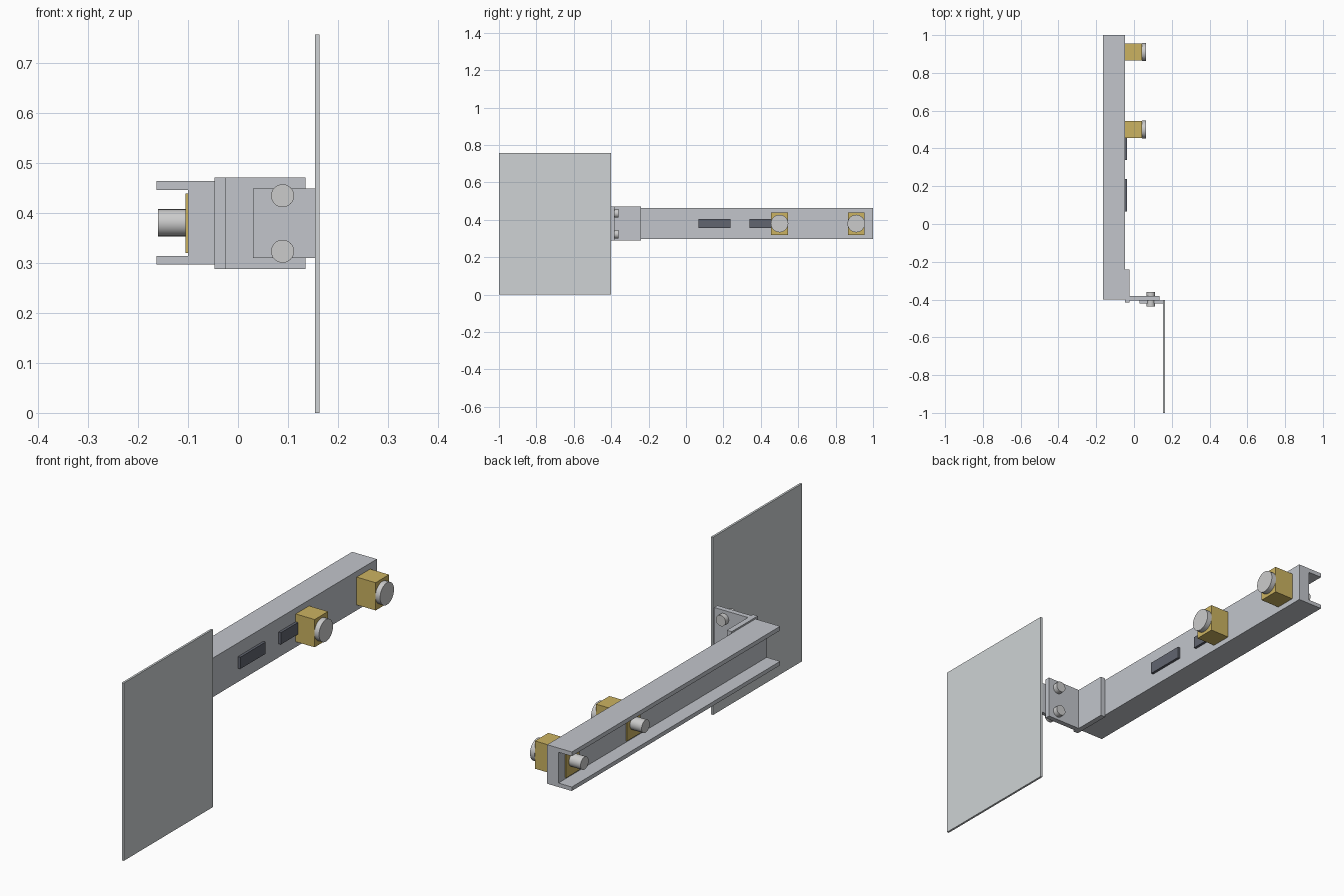
import bpy, bmesh
from math import pi
from mathutils import Matrix

if "Cube" in bpy.data.objects:
    bpy.data.objects.remove(bpy.data.objects["Cube"])


def material(name, color):
    m = bpy.data.materials.new(name)
    m.diffuse_color = (*color, 1)
    m.use_nodes = True
    m.node_tree.nodes["Principled BSDF"].inputs["Base Color"].default_value = m.diffuse_color
    return m


STEEL = material("steel", (0.54, 0.56, 0.60))
BRASS = material("brass", (0.60, 0.45, 0.12))
DARK = material("dark_rubber", (0.12, 0.13, 0.16))
BRIGHT = material("bright_metal", (0.72, 0.73, 0.75))
PANEL = material("panel_grey", (0.62, 0.65, 0.66))


def finish(name, bm, mat):
    bmesh.ops.recalc_face_normals(bm, faces=bm.faces)
    me = bpy.data.meshes.new(name)
    bm.to_mesh(me)
    bm.free()
    me.materials.append(mat)
    ob = bpy.data.objects.new(name, me)
    bpy.context.collection.objects.link(ob)
    return ob


def box(name, x, y, z, mat):
    bm = bmesh.new()
    bmesh.ops.create_cube(bm, size=1)
    for v in bm.verts:
        v.co = [(a + b) / 2 + c * (b - a) for (a, b), c in zip((x, y, z), v.co)]
    return finish(name, bm, mat)


def prism(name, profile, axis, lo, hi, mat):
    """Extrude a 2D profile: (x, z) points along y, or (x, y) points along z."""
    bm = bmesh.new()
    put = (lambda p: (p[0], lo, p[1])) if axis == "y" else (lambda p: (p[0], p[1], lo))
    face = bm.faces.new([bm.verts.new(put(p)) for p in profile])
    ext = bmesh.ops.extrude_face_region(bm, geom=[face])["geom"]
    move = (0, hi - lo, 0) if axis == "y" else (0, 0, hi - lo)
    bmesh.ops.translate(bm, vec=move, verts=[g for g in ext if isinstance(g, bmesh.types.BMVert)])
    return finish(name, bm, mat)


def cylinder(name, axis, lo, hi, a, b, r, mat):
    """Cylinder from lo to hi on axis x (a, b = y, z) or y (a, b = x, z)."""
    mid = (lo + hi) / 2
    pos = (mid, a, b) if axis == "x" else (a, mid, b)
    rot = Matrix.Rotation(pi / 2, 4, "Y" if axis == "x" else "X")
    bm = bmesh.new()
    bmesh.ops.create_cone(bm, cap_ends=True, segments=32, radius1=r, radius2=r,
                          depth=hi - lo, matrix=Matrix.Translation(pos) @ rot)
    ob = finish(name, bm, mat)
    bpy.ops.object.select_all(action="DESELECT")
    bpy.context.view_layer.objects.active = ob
    ob.select_set(True)
    bpy.ops.object.shade_smooth_by_angle()
    return ob


# Long C-shaped beam, open towards -x
prism("channel_beam", [(-0.047, 0.297), (-0.047, 0.463), (-0.163, 0.463), (-0.163, 0.445),
                       (-0.10, 0.445), (-0.10, 0.314), (-0.163, 0.314), (-0.163, 0.297)],
      "y", -0.40, 1.0, STEEL)

# Dark pads on the beam face
for i, y in enumerate((0.152, 0.425)):
    box(f"dark_pad_{i + 1}", (-0.06, -0.036), (y - 0.085, y + 0.085), (0.355, 0.405), DARK)

# Brass blocks through the web, each with a front disc and a rear pin
for i, y in enumerate((0.50, 0.91)):
    box(f"brass_block_{i + 1}", (-0.105, 0.042), (y - 0.045, y + 0.045), (0.32, 0.438), BRASS)
    cylinder(f"front_disc_{i + 1}", "x", 0.042, 0.064, y, 0.38, 0.047, BRIGHT)
    cylinder(f"rear_pin_{i + 1}", "x", -0.16, -0.105, y, 0.38, 0.027, BRIGHT)

# Angle bracket on the beam end
prism("angle_bracket", [(-0.047, -0.415), (-0.024, -0.415), (-0.024, -0.404), (0.135, -0.404),
                        (0.135, -0.382), (-0.024, -0.382), (-0.024, -0.24), (-0.047, -0.24)],
      "z", 0.288, 0.47, STEEL)

# Panel with its mounting tab
box("panel_tab", (0.03, 0.155), (-0.422, -0.404), (0.31, 0.448), STEEL)
box("flat_panel", (0.154, 0.163), (-1.0, -0.402), (0, 0.756), PANEL)

# Bolts through the bracket and the tab
for i, z in enumerate((0.323, 0.434)):
    cylinder(f"bolt_{i + 1}", "y", -0.437, -0.36, 0.089, z, 0.023, BRIGHT)
